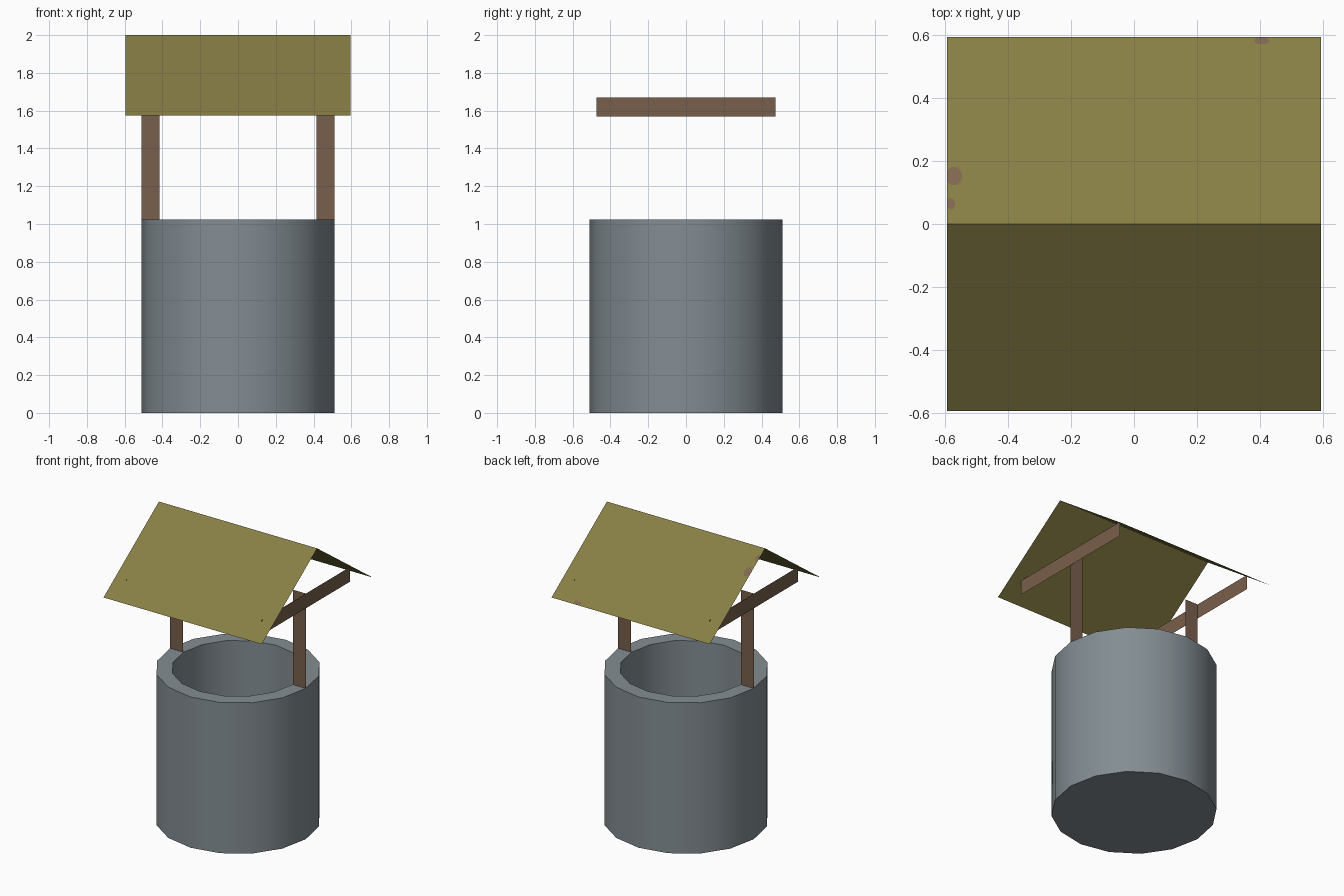
import bpy, bmesh, math

if "Cube" in bpy.data.objects:
    bpy.data.objects.remove(bpy.data.objects["Cube"])


def material(name, rgb):
    """Make a flat colour from 0-255 screen values."""
    m = bpy.data.materials.new(name)
    lin = [((c / 255 + 0.055) / 1.055) ** 2.4 for c in rgb]
    m.diffuse_color = (*lin, 1)
    m.use_nodes = True
    m.node_tree.nodes["Principled BSDF"].inputs["Base Color"].default_value = m.diffuse_color
    return m


stone = material("grey stone", (131, 141, 147))
wood = material("brown wood", (121, 96, 76))
thatch = material("olive thatch", (135, 126, 68))
worn = material("worn thatch", (129, 104, 80))


def mesh_object(name, bm, mat):
    me = bpy.data.meshes.new(name)
    bm.to_mesh(me)
    bm.free()
    ob = bpy.data.objects.new(name, me)
    bpy.context.collection.objects.link(ob)
    me.materials.append(mat)
    return ob


def sheet(name, points, mat):
    """Single flat polygon."""
    bm = bmesh.new()
    bm.faces.new([bm.verts.new(p) for p in points])
    return mesh_object(name, bm, mat)


# Hollow stone well: closed base, rim, inner wall and floor
R, INNER, TOP, FLOOR, SIDES = 0.51, 0.41, 1.025, 0.1, 16
bm = bmesh.new()
rings = []
for r, z in ((R, 0), (R, TOP), (INNER, TOP), (INNER, FLOOR)):
    rings.append([bm.verts.new((r * math.cos(i * math.tau / SIDES),
                                r * math.sin(i * math.tau / SIDES), z))
                  for i in range(SIDES)])
for a, b in zip(rings, rings[1:]):
    for i in range(SIDES):
        j = (i + 1) % SIDES
        bm.faces.new((a[i], a[j], b[j], b[i]))
bm.faces.new(rings[0][::-1])
bm.faces.new(rings[-1])
well = mesh_object("well_wall", bm, stone)
bpy.context.view_layer.objects.active = well
well.select_set(True)
bpy.ops.object.shade_smooth_by_angle(angle=math.radians(30))
well.select_set(False)

# Flat posts set into the wall, with flat cross beams at their tops
for side, s in (("left", -1), ("right", 1)):
    sheet(side + "_post", [(s * x, 0, z) for x, z in
          ((0.415, 0.72), (0.511, 0.72), (0.511, 1.67), (0.415, 1.67))], wood)
    sheet(side + "_beam", [(s * 0.511, y, z) for y, z in
          ((-0.475, 1.57), (0.475, 1.57), (0.475, 1.67), (-0.475, 1.67))], wood)

# Thin gable roof
HALF, RIDGE, EAVE = 0.595, 2.0, 1.575
bm = bmesh.new()
rows = [[bm.verts.new((x, y, z)) for x in (-HALF, HALF)]
        for y, z in ((-HALF, EAVE), (0, RIDGE), (HALF, EAVE))]
for a, b in zip(rows, rows[1:]):
    bm.faces.new((a[0], a[1], b[1], b[0]))
mesh_object("gable_roof", bm, thatch)

# Small worn patches on the back slope, trimmed at the roof edge
slope = (RIDGE - EAVE) / HALF
for n, (cx, cy, rx, ry) in enumerate(((-0.572, 0.152, 0.026, 0.03),
                                      (-0.582, 0.064, 0.014, 0.018),
                                      (0.406, 0.583, 0.025, 0.012))):
    pts = []
    for i in range(10):
        t = i * math.tau / 10
        x = max(cx + rx * math.cos(t), -HALF)
        y = min(cy + ry * math.sin(t), HALF)
        pts.append((x, y, RIDGE - slope * y + 0.002))
    sheet("roof_patch_%d" % (n + 1), pts, worn)
